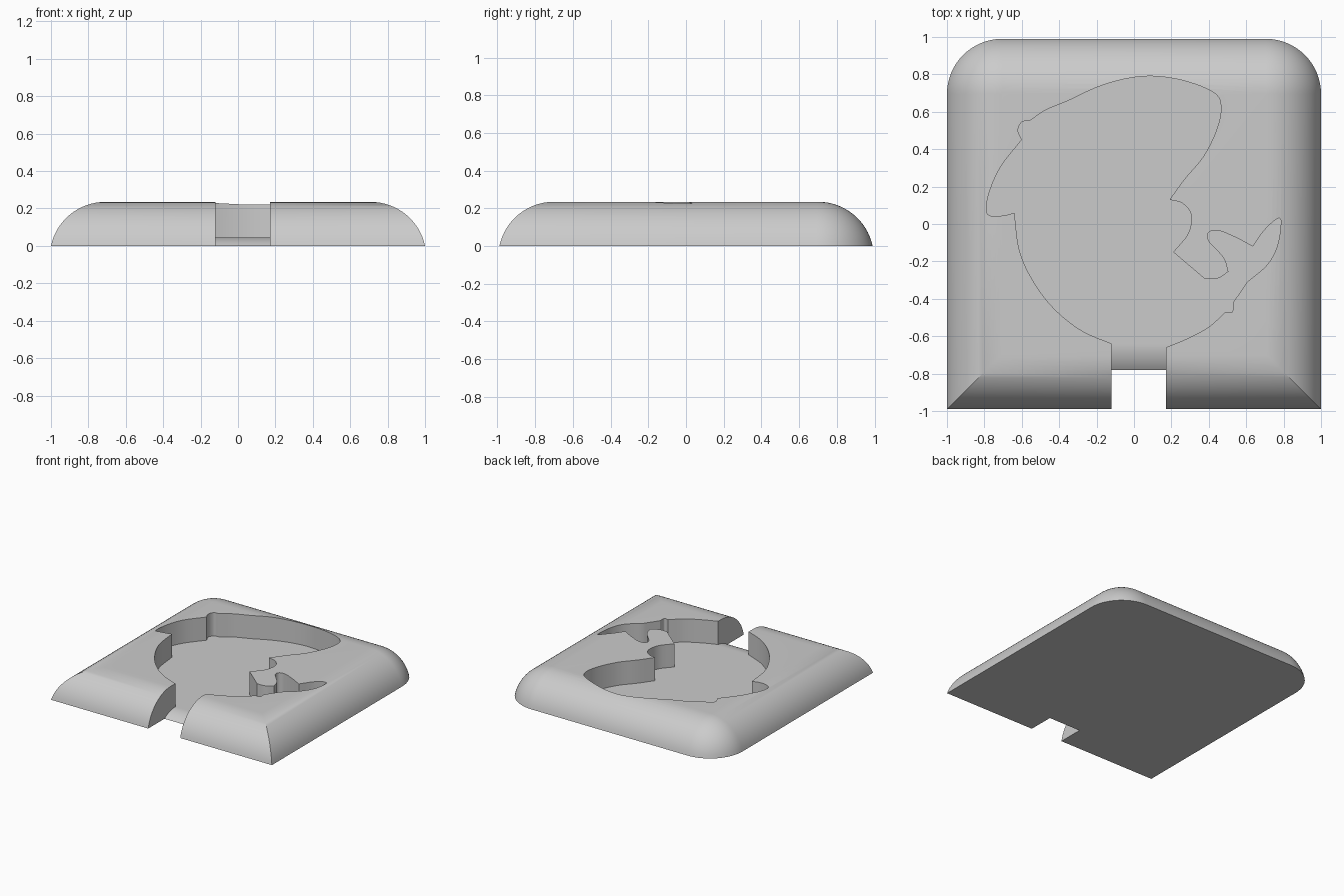
import bpy, bmesh, math
from mathutils import Vector

if "Cube" in bpy.data.objects:
    bpy.data.objects.remove(bpy.data.objects["Cube"])

HALF_X, HALF_Y, TOP, RIM = 1.0, 0.99, 0.235, 0.29
CORNER = 0.295
FLOOR = 0.045
SLOT = (-0.12, 0.17)
SLOT_END = -0.78

grey = bpy.data.materials.new("plain grey")
grey.use_nodes = True
colour = (0.6, 0.6, 0.6, 1)
grey.diffuse_color = colour
grey.node_tree.nodes["Principled BSDF"].inputs["Base Color"].default_value = colour


def make_object(name, bm):
    bmesh.ops.recalc_face_normals(bm, faces=bm.faces)
    mesh = bpy.data.meshes.new(name)
    bm.to_mesh(mesh)
    bm.free()
    mesh.materials.append(grey)
    ob = bpy.data.objects.new(name, mesh)
    bpy.context.collection.objects.link(ob)
    return ob


def loft(name, rings):
    """Closed solid through rings of equal point count."""
    bm = bmesh.new()
    loops = [[bm.verts.new(p) for p in ring] for ring in rings]
    for a, b in zip(loops, loops[1:]):
        for i in range(len(a)):
            j = (i + 1) % len(a)
            bm.faces.new((a[i], a[j], b[j], b[i]))
    bm.faces.new(loops[0])
    bm.faces.new(loops[-1])
    return make_object(name, bm)


def cut(target, cutter):
    mod = target.modifiers.new("cut", 'BOOLEAN')
    mod.operation = 'DIFFERENCE'
    mod.solver = 'EXACT'
    mod.object = cutter
    bpy.context.view_layer.objects.active = target
    bpy.ops.object.modifier_apply(modifier=mod.name)
    bpy.data.objects.remove(cutter)


def spline(points, steps=6):
    """Smooth curve through the points, without the last one."""
    p = [Vector(q) for q in points]
    p = [p[0] * 2 - p[1]] + p + [p[-1] * 2 - p[-2]]
    out = []
    for a, b, c, d in zip(p, p[1:], p[2:], p[3:]):
        for k in range(steps):
            t = k / steps
            out.append(0.5 * (2 * b + (c - a) * t + (2 * a - 5 * b + 4 * c - d) * t * t
                              + (3 * b - a - 3 * c + d) * t ** 3))
    return out


# Domed body: square front corners, round back corners
def outline(inset, z, steps=16):
    x, y, r = HALF_X - inset, HALF_Y - inset, CORNER - inset
    ring = [(-x, -y, z), (x, -y, z)]
    for side, start in ((1, 0), (-1, math.pi / 2)):
        for k in range(steps + 1):
            a = start + math.pi / 2 * k / steps
            ring.append((side * (x - r) + r * math.cos(a), y - r + r * math.sin(a), z))
    return ring


radius = (RIM ** 2 + TOP ** 2) / (2 * TOP)
sweep = math.asin(RIM / radius)
if radius < TOP:
    sweep = math.pi - sweep
rings = []
for k in range(17):
    a = sweep * (1 - k / 16)
    rings.append(outline(RIM - radius * math.sin(a), TOP - radius * (1 - math.cos(a))))
tray = loft("tray", rings)

# Pocket outline: smooth pieces that meet at corners
pieces = [
    [(-.12, -.64), (-.28, -.57), (-.42, -.46), (-.53, -.32), (-.61, -.15), (-.64, .06)],
    [(-.64, .06), (-.7, .045), (-.77, .045), (-.79, .08), (-.77, .18), (-.71, .31), (-.6, .45)],
    [(-.6, .45), (-.62, .5), (-.6, .545), (-.56, .55)],
    [(-.56, .55), (-.47, .61), (-.35, .66), (-.2, .73), (-.05, .775), (.1, .79), (.27, .765),
     (.43, .7), (.465, .62), (.44, .5), (.37, .36), (.27, .24), (.19, .13)],
    [(.19, .13), (.26, .11), (.305, .05), (.29, -.05), (.21, -.15)],
    [(.21, -.15), (.38, -.295)],
    [(.38, -.295), (.45, -.29), (.505, -.255)],
    [(.505, -.255), (.48, -.18), (.4, -.09), (.4, -.045), (.45, -.035), (.54, -.07), (.635, -.12)],
    [(.635, -.12), (.7, -.03), (.77, .03), (.785, 0), (.765, -.12), (.71, -.22), (.605, -.31)],
    [(.605, -.31), (.53, -.42)],
    [(.53, -.42), (.525, -.47), (.49, -.47)],
    [(.49, -.47), (.4, -.55), (.29, -.61), (.17, -.66)],
]
shape = [p for piece in pieces for p in spline(piece)]
shape += [Vector((SLOT[1], -.66)), Vector((SLOT[1], -1.2)), Vector((SLOT[0], -1.2))]
pocket = loft("pocket_cutter", [[(p.x, p.y, z) for p in shape] for z in (-0.2, 0.5)])

# Pocket floor: flat, rounding down to nothing inside the slot
lip_start = -0.64
drop = lip_start - SLOT_END
lip_radius = (drop ** 2 + FLOOR ** 2) / (2 * FLOOR)
lip_sweep = math.asin(drop / lip_radius)
profile = [(1.5, -0.4), (1.5, FLOOR)]
for k in range(11):
    a = lip_sweep * k / 10
    profile.append((lip_start - lip_radius * math.sin(a), FLOOR - lip_radius * (1 - math.cos(a))))
profile.append((SLOT_END, -0.4))
floor = loft("floor_cutter", [[(x, y, z) for y, z in profile] for x in (-1.5, 1.5)])
cut(pocket, floor)
cut(tray, pocket)

# Smooth shading with sharp edges
bpy.ops.object.select_all(action='DESELECT')
tray.select_set(True)
bpy.context.view_layer.objects.active = tray
bpy.ops.object.shade_smooth_by_angle(angle=math.radians(30))
